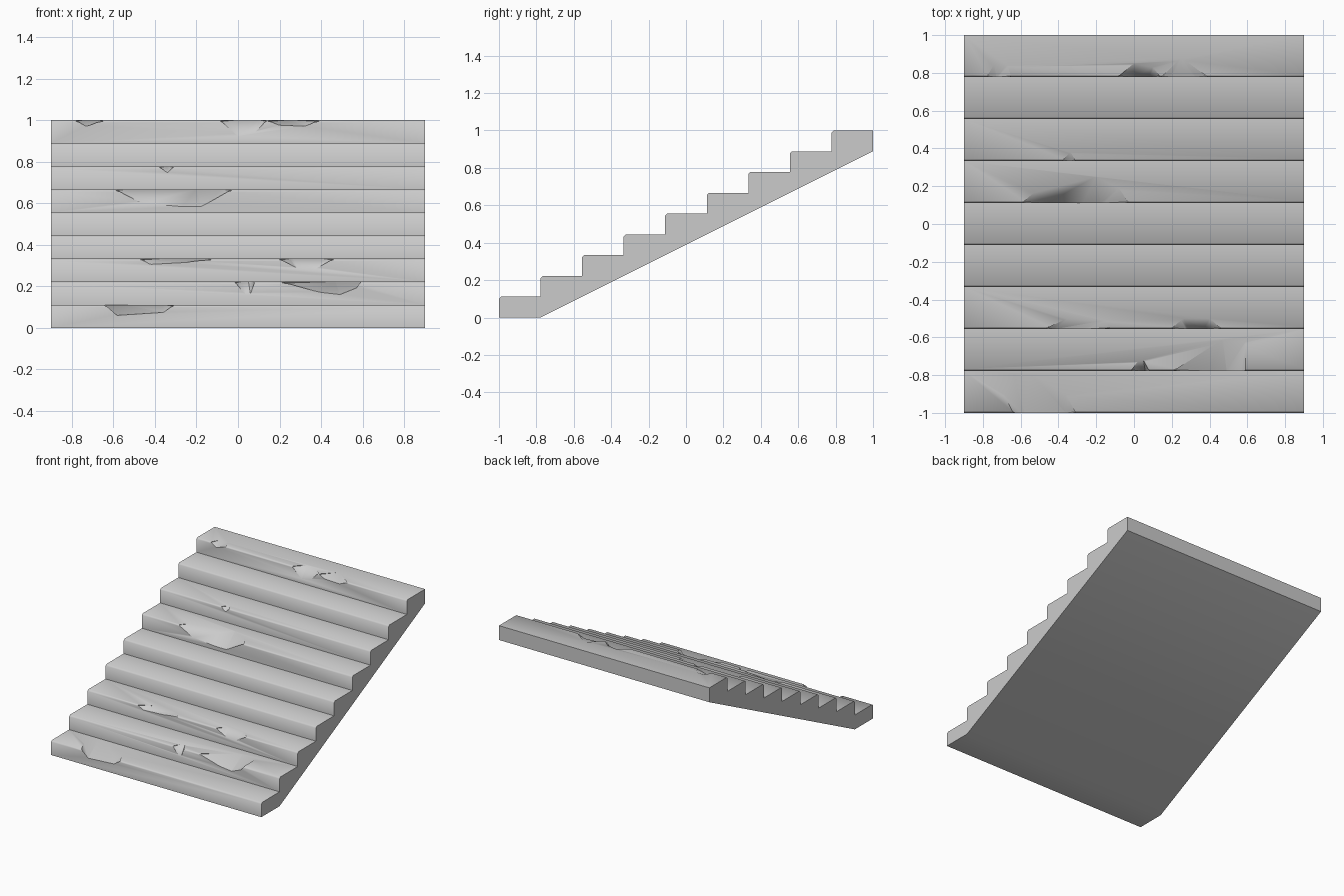
import bpy, bmesh, math

if "Cube" in bpy.data.objects:
    bpy.data.objects.remove(bpy.data.objects["Cube"])

N, RUN, RISE, HALF, CH = 9, 2 / 9, 1 / 9, 0.9, 0.011


def finish(bm, name):
    bmesh.ops.recalc_face_normals(bm, faces=bm.faces[:])
    me = bpy.data.meshes.new(name)
    bm.to_mesh(me)
    bm.free()
    ob = bpy.data.objects.new(name, me)
    bpy.context.collection.objects.link(ob)
    return ob


# Side profile: chamfered steps over a sloping underside
profile = [(1, 1 - RISE), (-1 + RUN, 0), (-1, 0)]
for k in range(N):
    y, z = -1 + k * RUN, (k + 1) * RISE
    profile += [(y, z - CH), (y + CH, z), (y + RUN, z)]

bm = bmesh.new()
face = bm.faces.new([bm.verts.new((-HALF, y, z)) for y, z in profile])
ext = bmesh.ops.extrude_face_region(bm, geom=[face])
new_verts = [g for g in ext["geom"] if isinstance(g, bmesh.types.BMVert)]
bmesh.ops.translate(bm, verts=new_verts, vec=(2 * HALF, 0, 0))
stairs = finish(bm, "stone_stairs")

# Edge chips: step, (left, right), tread points (x, depth back), riser points (x, depth down)
chips = [
    (0, (-0.64, -0.31), [(-0.69, 0.10), (-0.64, 0.215), (-0.55, 0.215), (-0.42, 0.13), (-0.36, 0.10)],
     [(-0.58, 0.051), (-0.36, 0.037)]),
    (1, (-0.015, 0.08), [(0.02, 0.05), (0.05, 0.057)], [(0.035, 0.06), (0.06, 0.06)]),
    (1, (0.21, 0.59), [(0.33, 0.06), (0.47, 0.168), (0.59, 0.155)],
     [(0.40, 0.052), (0.49, 0.062), (0.57, 0.03)]),
    (2, (-0.47, -0.13), [(-0.35, 0.056), (-0.15, 0.046)], [(-0.42, 0.028), (-0.27, 0.02)]),
    (2, (0.20, 0.46), [(0.26, 0.056), (0.40, 0.056)], [(0.29, 0.048), (0.37, 0.05)]),
    (5, (-0.59, -0.03), [(-0.53, 0.055), (-0.38, 0.09), (-0.20, 0.14), (-0.08, 0.08)],
     [(-0.46, 0.067), (-0.27, 0.084), (-0.18, 0.084)]),
    (6, (-0.38, -0.31), [(-0.335, 0.047)], [(-0.34, 0.031)]),
    (8, (-0.78, -0.65), [(-0.74, 0.067), (-0.67, 0.065)], [(-0.73, 0.03)]),
    (8, (-0.085, 0.138), [(0.0, 0.072), (0.10, 0.052)], [(0.0, 0.078), (0.08, 0.06)]),
    (8, (0.145, 0.39), [(0.25, 0.102)], [(0.20, 0.025), (0.32, 0.03)]),
]
EPS = 0.0015
cutters = []
for k, ends, tread, riser in chips:
    y, z = -1 + k * RUN, (k + 1) * RISE
    pts = [(x, y + o, z - o) for x in ends for o in (-0.004, 0.007)]
    pts += [(x, y + d, z + EPS) for x, d in tread]
    pts += [(x, y - EPS, z - d) for x, d in riser]
    bm = bmesh.new()
    for p in pts:
        bm.verts.new(p)
    bmesh.ops.convex_hull(bm, input=bm.verts[:])
    cutter = finish(bm, "chip_cutter")
    cutter.hide_render = True
    mod = stairs.modifiers.new("chip", "BOOLEAN")
    mod.operation, mod.solver, mod.object = "DIFFERENCE", "EXACT", cutter
    cutters.append(cutter)

# Apply the chips, drop the cutters, smooth the soft edges
bpy.context.view_layer.objects.active = stairs
stairs.select_set(True)
for mod in list(stairs.modifiers):
    bpy.ops.object.modifier_apply(modifier=mod.name)
for cutter in cutters:
    bpy.data.objects.remove(cutter)
bpy.ops.object.shade_smooth_by_angle(angle=math.radians(50))
